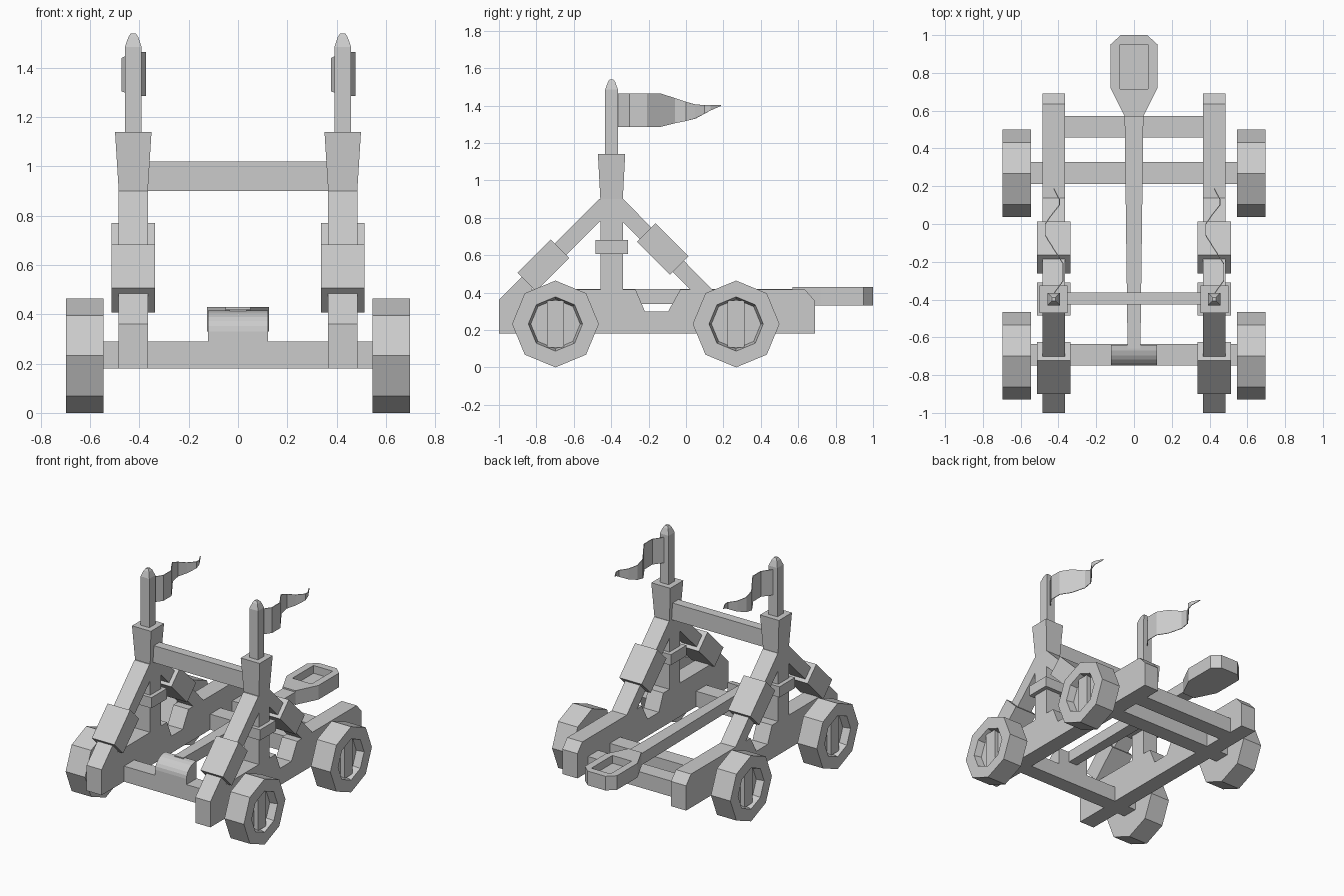
import bpy, bmesh, math
from mathutils import Matrix

if "Cube" in bpy.data.objects:
    bpy.data.objects.remove(bpy.data.objects["Cube"])

grey = bpy.data.materials.new("plain grey")
grey.diffuse_color = (0.6, 0.6, 0.6, 1)
grey.use_nodes = True
grey.node_tree.nodes["Principled BSDF"].inputs["Base Color"].default_value = grey.diffuse_color


def finish(name, bm):
    bmesh.ops.recalc_face_normals(bm, faces=bm.faces)
    me = bpy.data.meshes.new(name)
    bm.to_mesh(me)
    bm.free()
    me.materials.append(grey)
    ob = bpy.data.objects.new(name, me)
    bpy.context.collection.objects.link(ob)
    return ob


def extrude(name, pts, vec):
    """Closed 3D outline pushed along a vector."""
    bm = bmesh.new()
    f = bm.faces.new([bm.verts.new(p) for p in pts])
    r = bmesh.ops.extrude_face_region(bm, geom=[f])
    bmesh.ops.translate(bm, vec=vec, verts=[v for v in r["geom"] if isinstance(v, bmesh.types.BMVert)])
    return finish(name, bm)


def side_profile(name, yz, x0, x1):
    return extrude(name, [(x0, y, z) for y, z in yz], (x1 - x0, 0, 0))


def box(name, lo, hi, turn=0):
    bm = bmesh.new()
    mid = [(a + b) / 2 for a, b in zip(lo, hi)]
    size = [b - a for a, b in zip(lo, hi)]
    m = Matrix.Translation(mid) @ Matrix.Rotation(turn, 4, 'X') @ Matrix.Diagonal((*size, 1))
    bmesh.ops.create_cube(bm, size=1, matrix=m)
    return finish(name, bm)


def stack(name, cx, cy, levels):
    """Rectangular sections (z, half x, half y) joined upwards."""
    bm = bmesh.new()
    rings = [[bm.verts.new((cx + sx * hx, cy + sy * hy, z))
              for sx, sy in ((-1, -1), (1, -1), (1, 1), (-1, 1))] for z, hx, hy in levels]
    for a, b in zip(rings, rings[1:]):
        for i in range(4):
            j = (i + 1) % 4
            bm.faces.new((a[i], a[j], b[j], b[i]))
    bm.faces.new(rings[0][::-1])
    bm.faces.new(rings[-1])
    return finish(name, bm)


def wheel(name, s, cy):
    """Octagon wheel with a recessed outer hub."""
    bm = bmesh.new()
    cz = 0.232
    rings = []
    for x, r in ((0.545, 0.232), (0.697, 0.232), (0.697, 0.145), (0.645, 0.132)):
        rings.append([bm.verts.new((s * x, cy + r * math.cos(k * math.pi / 4), cz + r * math.sin(k * math.pi / 4)))
                      for k in range(8)])
    for a, b in zip(rings, rings[1:]):
        for i in range(8):
            j = (i + 1) % 8
            bm.faces.new((a[i], a[j], b[j], b[i]))
    bm.faces.new(rings[0])
    bm.faces.new(rings[-1])
    finish(name, bm)
    xs = sorted((s * 0.64, s * 0.675))
    box(name + "_spoke", (xs[0], cy - 0.045, cz - 0.125), (xs[1], cy + 0.045, cz + 0.125))


def flag(name, cx):
    # y, sideways wave, top z, bottom z
    rows = [(-0.37, 0, 1.465, 1.285), (-0.3, .05, 1.465, 1.285), (-0.21, .05, 1.465, 1.285),
            (-0.14, .005, 1.465, 1.285), (-0.06, -.045, 1.44, 1.305), (0, -.045, 1.42, 1.317),
            (0.05, -.01, 1.405, 1.33), (0.1, .03, 1.403, 1.357), (0.13, .03, 1.402, 1.373),
            (0.187, 0, 1.402, 1.398)]
    bm = bmesh.new()
    cols = [(bm.verts.new((cx + dx, y, a)), bm.verts.new((cx + dx, y, b))) for y, dx, a, b in rows]
    for p, q in zip(cols, cols[1:]):
        bm.faces.new((p[0], p[1], q[1], q[0]))
    ob = finish(name, bm)
    mod = ob.modifiers.new("thickness", 'SOLIDIFY')
    mod.thickness = 0.005
    mod.offset = 0


PY = -0.398   # post centre in y
for s, side in ((-1, "left"), (1, "right")):
    cx = s * 0.425
    x0, x1 = cx - 0.059, cx + 0.059
    # notched base rail
    side_profile(side + "_rail", [(-1, .18), (.69, .18), (.69, .355), (.635, .417), (-.03, .417), (-.095, .3),
                                  (-.22, .3), (-.27, .417), (-.94, .417), (-1, .36)], x0, x1)
    # upright, flared head and pointed flag pole
    stack(side + "_post", cx, PY, [(.3, .059, .06), (.9, .059, .06), (1.14, .074, .073)])
    stack(side + "_pole", cx, PY, [(1.1, .034, .034), (1.485, .034, .034), (1.525, .02, .02), (1.54, .01, .01)])
    # diagonal braces
    side_profile(side + "_front_brace", [(-.4, .9), (-.465, .9), (-1, .36), (-.89, .355), (-.46, .78), (-.4, .78)], x0, x1)
    side_profile(side + "_rear_brace", [(-.4, .9), (-.335, .9), (.155, .4), (.04, .4), (-.34, .78), (-.4, .78)], x0, x1)
    # binding sleeves on braces and post
    for nm, y, z, t in (("front", -.762, .545, math.pi / 4), ("rear", -.125, .633, -math.pi / 4)):
        box(f"{side}_{nm}_sleeve", (cx - .088, y - .125, z - .07), (cx + .088, y + .125, z + .07), t)
    box(side + "_post_collar", (cx - .088, PY - .087, .605), (cx + .088, PY + .087, .68))
    flag(side + "_flag", cx)
    wheel(side + "_front_wheel", s, -0.698)
    wheel(side + "_rear_wheel", s, 0.268)

# cross beams
box("front_axle_beam", (-.56, -.75, .18), (.56, -.636, .29))
box("rear_axle_beam", (-.56, .212, .18), (.56, .328, .29))
box("rear_cross_beam", (-.4, .457, .18), (.4, .572, .29))
box("top_cross_beam", (-.4, -.427, .9), (.4, -.362, 1.02))

# rounded pivot block on the front axle
arc = [(-.64 - .11 * math.cos(a), .33 + .085 * math.sin(a)) for a in [k * math.pi / 12 for k in range(7)]]
side_profile("pivot_block", [(-.64, .28), (-.75, .28)] + arc, -.122, .122)

# throwing arm
extrude("throwing_arm", [(-.034, -.66, .338), (.034, -.66, .338), (.05, .6, .338), (-.05, .6, .338)], (0, 0, .082))

# spoon with a rectangular hollow
outline = [(-.05, .57), (.05, .57), (.125, .72), (.125, .95), (.07, 1), (-.07, 1), (-.125, .95), (-.125, .72)]
spoon = extrude("spoon", [(x, y, .33) for x, y in outline], (0, 0, .1))
cutter = box("spoon_cutter", (-.075, .715, .375), (.075, .95, .5))
cutter.hide_render = True
cutter.hide_viewport = True
cut = spoon.modifiers.new("hollow", 'BOOLEAN')
cut.object = cutter
cut.operation = 'DIFFERENCE'
cut.solver = 'EXACT'
